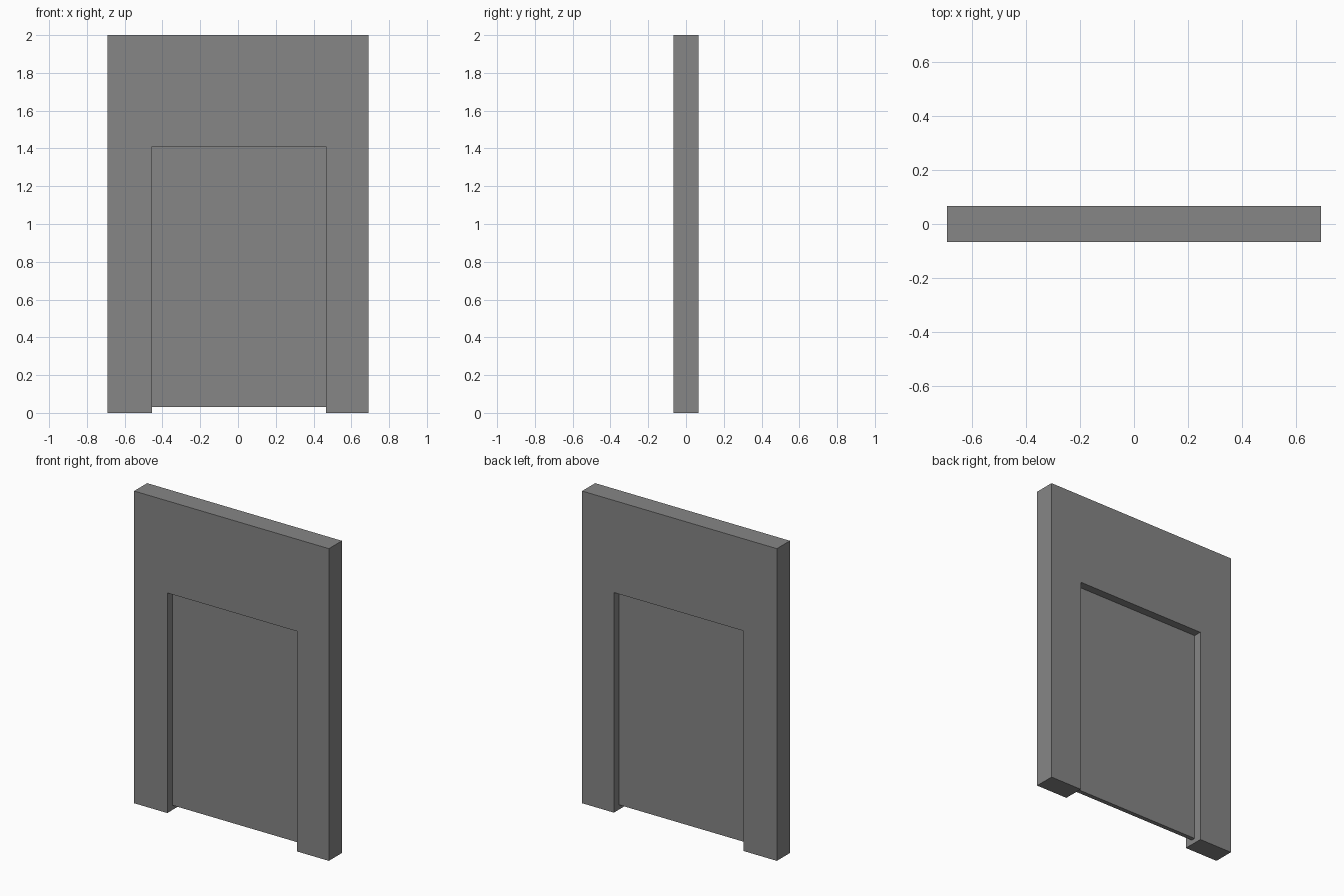
import bpy
import bmesh

cube = bpy.data.objects.get("Cube")
if cube:
    bpy.data.objects.remove(cube, do_unlink=True)

# Single flat grey
grey = bpy.data.materials.new("plain grey")
grey.use_nodes = True
colour = (0.24, 0.24, 0.24, 1.0)
grey.diffuse_color = colour
grey.node_tree.nodes["Principled BSDF"].inputs["Base Color"].default_value = colour


def slab(name, outline, thickness):
    """Extrude an (x, z) outline along y, centred on y = 0."""
    bm = bmesh.new()
    face = bm.faces.new([bm.verts.new((x, -thickness / 2, z)) for x, z in outline])
    result = bmesh.ops.extrude_face_region(bm, geom=[face])
    moved = [v for v in result["geom"] if isinstance(v, bmesh.types.BMVert)]
    bmesh.ops.translate(bm, verts=moved, vec=(0, thickness, 0))
    bmesh.ops.recalc_face_normals(bm, faces=bm.faces)
    mesh = bpy.data.meshes.new(name)
    bm.to_mesh(mesh)
    bm.free()
    mesh.materials.append(grey)
    obj = bpy.data.objects.new(name, mesh)
    bpy.context.scene.collection.objects.link(obj)
    return obj


HALF_WIDTH, HEIGHT, DEPTH = 0.69, 2.0, 0.132
LEFT, RIGHT, DOOR_TOP, DOOR_BOTTOM = -0.455, 0.465, 1.41, 0.03

# Wall with a doorway open at the floor
slab("wall", [(-HALF_WIDTH, 0), (LEFT, 0), (LEFT, DOOR_TOP), (RIGHT, DOOR_TOP),
              (RIGHT, 0), (HALF_WIDTH, 0), (HALF_WIDTH, HEIGHT), (-HALF_WIDTH, HEIGHT)], DEPTH)

# Thin door panel, recessed from both faces and clear of the floor
slab("door_panel", [(LEFT, DOOR_BOTTOM), (RIGHT, DOOR_BOTTOM),
                    (RIGHT, DOOR_TOP), (LEFT, DOOR_TOP)], 0.028)
